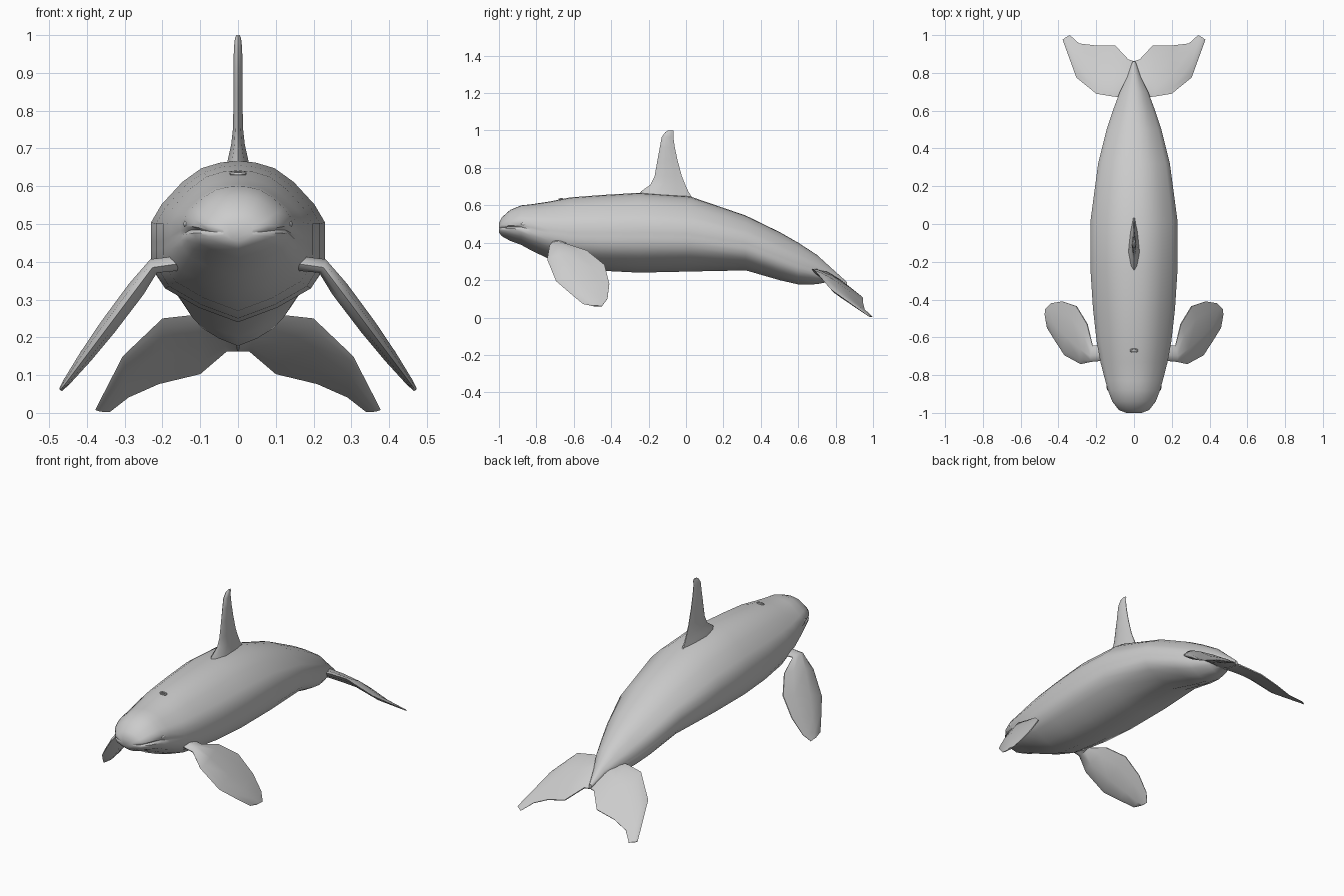
import bpy, bmesh
from mathutils import Vector

if "Cube" in bpy.data.objects:
    bpy.data.objects.remove(bpy.data.objects["Cube"])


def loft(name, rings, mirror=False, angle=0.8):
    """Skin a list of equal closed rings, cap both ends, smooth shade."""
    bm = bmesh.new()
    vr = [[bm.verts.new(p) for p in r] for r in rings]
    n = len(vr[0])
    for a, b in zip(vr, vr[1:]):
        for i in range(n):
            j = (i + 1) % n
            bm.faces.new((a[i], a[j], b[j], b[i]))
    bm.faces.new(vr[0])
    bm.faces.new(vr[-1])
    bmesh.ops.recalc_face_normals(bm, faces=bm.faces)
    me = bpy.data.meshes.new(name)
    bm.to_mesh(me)
    bm.free()
    ob = bpy.data.objects.new(name, me)
    bpy.context.collection.objects.link(ob)
    if mirror:
        m = ob.modifiers.new("mirror", 'MIRROR')
        m.use_mirror_merge = False
    smooth(ob, angle)
    return ob


def smooth(ob, angle):
    bpy.ops.object.select_all(action='DESELECT')
    ob.select_set(True)
    bpy.context.view_layer.objects.active = ob
    bpy.ops.object.shade_smooth_by_angle(angle=angle)


def fin(name, stations, mirror=False):
    """Lens-section blade from (leading point, trailing point, half thickness)."""
    lens = [(0, 0), (.1, .55), (.38, 1), (.75, .6), (1, .12),
            (1, -.12), (.75, -.6), (.38, -1), (.1, -.55)]
    mids = [(Vector(a) + Vector(b)) / 2 for a, b, t in stations]
    rings = []
    for k, (a, b, t) in enumerate(stations):
        a, b = Vector(a), Vector(b)
        span = mids[min(k + 1, len(mids) - 1)] - mids[max(k - 1, 0)]
        nrm = span.cross(b - a).normalized()
        rings.append([a.lerp(b, f) + nrm * h * t for f, h in lens])
    return loft(name, rings, mirror)


# Body: y, top z, bottom z, half width, mouth groove depth
body = [(-1, .505, .455, .04, .1), (-.985, .535, .435, .08, .1),
        (-.94, .575, .41, .115, .1), (-.88, .6, .388, .138, .08),
        (-.83, .605, .36, .152, 0), (-.73, .62, .312, .178, 0),
        (-.62, .642, .27, .198, 0), (-.45, .655, .25, .217, 0),
        (-.25, .667, .24, .23, 0), (.02, .648, .246, .23, 0),
        (.32, .545, .252, .19, 0), (.5, .457, .2, .145, 0),
        (.6, .4, .177, .112, 0), (.7, .335, .178, .075, 0),
        (.78, .262, .195, .035, 0), (.86, .19, .165, .008, 0)]
half = [(.2, .99), (.42, .955), (.64, .87), (.88, .73), (1, .62), (1, .5),
        (1, .45), (1, .4), (.97, .32), (.84, .21), (.45, .09)]
rings = []
for y, top, bot, w, groove in body:
    side = [(w * (u - (groove if i == 6 else 0)), y, bot + v * (top - bot))
            for i, (u, v) in enumerate(half)]
    rings.append([(0, y, top)] + side + [(0, y, bot)]
                 + [(-x, yy, z) for x, yy, z in reversed(side)])
loft("body", rings)

# Tall dorsal fin
dorsal = [(-.27, .04, .63, .035), (-.24, .012, .675, .026),
          (-.19, -.004, .71, .018), (-.168, -.022, .755, .013),
          (-.153, -.045, .84, .012), (-.14, -.06, .91, .012),
          (-.13, -.068, .965, .011), (-.11, -.066, .992, .008),
          (-.095, -.068, 1.0, .004)]
fin("dorsal_fin", [((0, a, z), (0, b, z), t) for a, b, z, t in dorsal])

# Paddle flippers, lying on one sloping plane
paddle = [(-.73, .385, -.645, .395, .02), (-.742, .31, -.53, .357, .024),
          (-.695, .195, -.435, .28, .023), (-.62, .13, -.41, .18, .018),
          (-.55, .072, -.42, .1, .01), (-.5, .062, -.45, .06, .005)]
slope = lambda z: .47 - (z - .06) * .75
stations = [((.12, -.72, .40), (.12, -.63, .40), .02)]
stations += [((slope(z), y, z), (slope(q), p, q), t) for y, z, p, q, t in paddle]
fin("flippers", stations, True)

# Tail flukes
fin("tail_flukes", [((0, .66, .25), (0, .86, .165), .025),
                    ((.05, .668, .26), (.03, .87, .165), .024),
                    ((.11, .675, .26), (.1, .945, .105), .022),
                    ((.2, .69, .25), (.21, .945, .078), .018),
                    ((.305, .775, .15), (.29, .955, .042), .012),
                    ((.378, .975, .008), (.34, 1.0, .002), .003)], True)


def bead(name, loc, scale):
    bpy.ops.mesh.primitive_uv_sphere_add(segments=10, ring_count=6, location=loc)
    ob = bpy.context.object
    ob.name = name
    ob.scale = scale
    smooth(ob, 1)


# Eyes and blowhole
for s, n in ((1, "eye_left"), (-1, "eye_right")):
    bead(n, (s * .136, -.865, .5), (.009, .018, .01))
bpy.ops.mesh.primitive_torus_add(major_segments=12, minor_segments=6, location=(0, -.67, .634),
                                 major_radius=.018, minor_radius=.005)
rim = bpy.context.object
rim.name = "blowhole"
rim.scale = (1, .5, 1)
rim.rotation_euler = (.15, 0, 0)
smooth(rim, 1)
